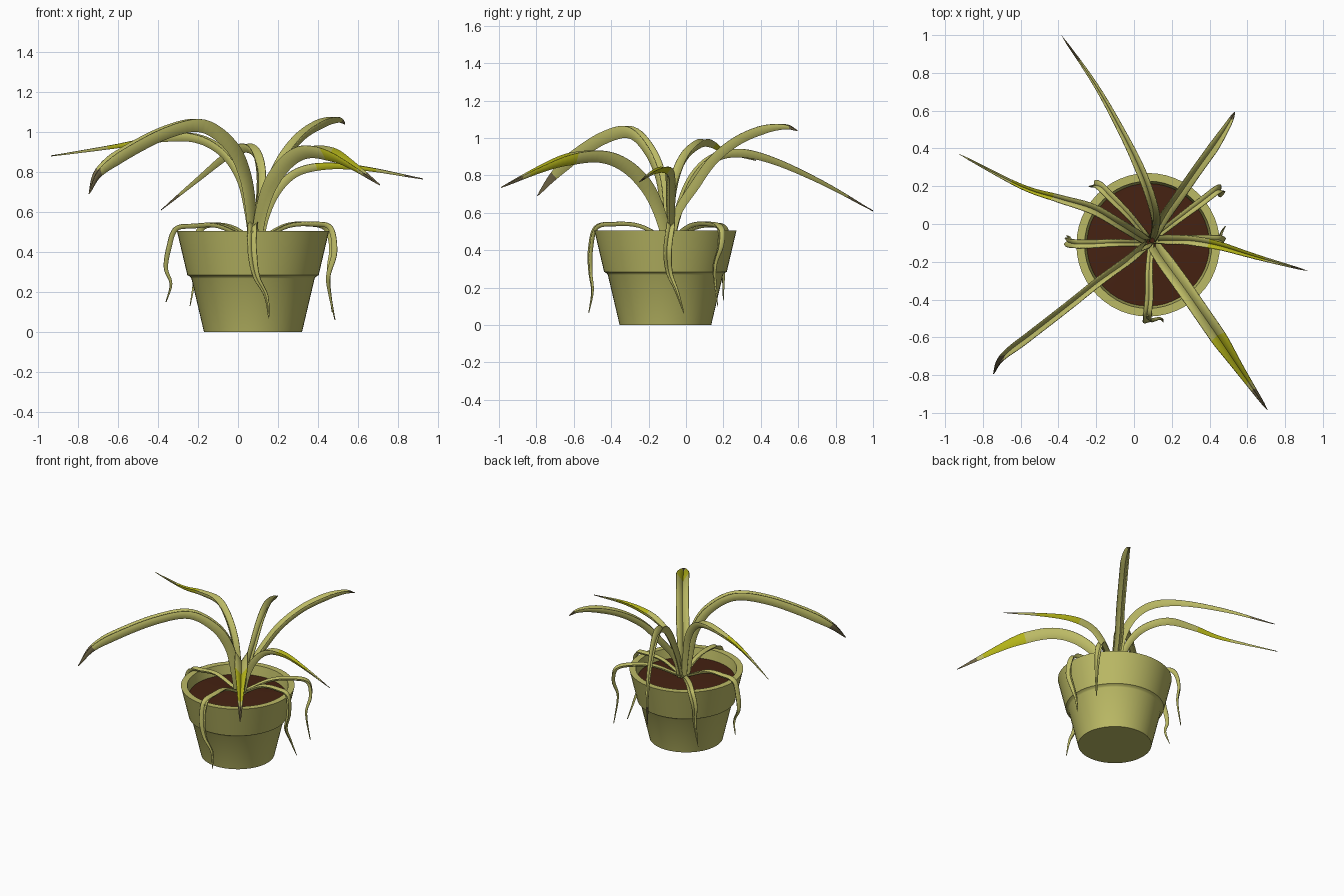
import bpy, bmesh, math
from mathutils import Vector

if "Cube" in bpy.data.objects:
    bpy.data.objects.remove(bpy.data.objects["Cube"])


def material(name, rgb):
    m = bpy.data.materials.new(name)
    m.diffuse_color = (*rgb, 1)
    m.use_nodes = True
    m.node_tree.nodes["Principled BSDF"].inputs["Base Color"].default_value = m.diffuse_color
    return m


OLIVE = material("olive", (0.50, 0.49, 0.13))
SOIL = material("soil_brown", (0.06, 0.016, 0.006))
YELLOW = material("yellow_green", (0.46, 0.46, 0.01))
DRY = material("dry_brown", (0.16, 0.13, 0.06))
POT = Vector((0.075, -0.11, 0))


def finish(bm, name, mats, angle=35):
    me = bpy.data.meshes.new(name)
    bmesh.ops.recalc_face_normals(bm, faces=bm.faces[:])
    bm.to_mesh(me)
    bm.free()
    ob = bpy.data.objects.new(name, me)
    bpy.context.collection.objects.link(ob)
    for m in mats:
        me.materials.append(m)
    bpy.ops.object.select_all(action='DESELECT')
    bpy.context.view_layer.objects.active = ob
    ob.select_set(True)
    bpy.ops.object.shade_smooth_by_angle(angle=math.radians(angle))
    return ob


def lathe(name, profile, mat, n=48):
    bm = bmesh.new()
    vs = [bm.verts.new((POT.x + r, POT.y, z)) for r, z in profile]
    es = [bm.edges.new(p) for p in zip(vs, vs[1:])]
    bmesh.ops.spin(bm, geom=vs + es, cent=POT, axis=(0, 0, 1),
                   angle=2 * math.pi, steps=n, use_merge=True)
    bmesh.ops.remove_doubles(bm, verts=bm.verts[:], dist=1e-5)
    return finish(bm, name, [mat])


def spline(pts, per=6):
    """Catmull-Rom samples through the points."""
    p = [Vector(q) for q in pts]
    p = [2 * p[0] - p[1]] + p + [2 * p[-1] - p[-2]]
    out = []
    for i in range(1, len(p) - 2):
        a, b, c, d = p[i - 1:i + 3]
        for k in range(per):
            t = k / per
            out.append(0.5 * (2 * b + (c - a) * t + (2 * a - 5 * b + 4 * c - d) * t * t
                              + (3 * b - a - 3 * c + d) * t ** 3))
    return out + [p[-2]]


def leaf(name, pts, half, depth, yellow=None, dry=1.0, taper=0.4):
    """V-folded blade swept along a path, tapering to a point."""
    path = spline(pts)
    n = len(path) - 1
    heading = path[-1] - path[0]
    heading.z = 0
    side = Vector((0, 0, 1)).cross(heading).normalized()
    bm = bmesh.new()
    rows = []
    for i, c in enumerate(path):
        t = i / n
        tan = (path[min(i + 1, n)] - path[max(i - 1, 0)]).normalized()
        up = tan.cross(side).normalized()
        s = min(1, 0.7 + t, ((1 - t) / taper) ** 0.8)
        if i == n:
            rows.append([bm.verts.new(c)] * 3)
        else:
            rows.append([bm.verts.new(c + side * half * s * k
                                      + up * depth * s * (abs(k) - 0.5))
                         for k in (-1, 0, 1)])
    for i in range(n):
        t = (i + 0.5) / n
        for k in (0, 1):
            quad = [rows[i][k], rows[i][k + 1], rows[i + 1][k + 1], rows[i + 1][k]]
            f = bm.faces.new(list(dict.fromkeys(quad)))
            if t > dry:
                f.material_index = 2
            elif yellow and yellow[0] < t < yellow[1]:
                f.material_index = 1
    ob = finish(bm, name, [OLIVE, YELLOW, DRY])
    mod = ob.modifiers.new("thickness", 'SOLIDIFY')
    mod.thickness = 0.005
    mod.offset = 0


# Pot with collar and inner wall, and soil
lathe("pot", [(0, 0), (0.245, 0), (0.308, 0.268), (0.313, 0.276), (0.328, 0.284),
              (0.38, 0.505), (0.337, 0.505), (0.322, 0.42)], OLIVE)
lathe("soil", [(0.326, 0.435), (0.2, 0.44), (0, 0.45)], SOIL)

# Tall arching leaves
leaf("back_leaf", [(.09, -.08, .43), (.1, -.04, .6), (.11, .03, .77), (.09, .13, .88),
                   (.04, .27, .92), (-.05, .46, .88), (-.2, .73, .76), (-.385, 1.0, .61)],
     0.024, 0.042, dry=0.93)
leaf("back_right_leaf", [(.1, -.08, .43), (.12, -.04, .6), (.17, .05, .74), (.24, .15, .88),
                         (.33, .28, .985), (.43, .42, 1.045), (.5, .53, 1.06),
                         (.535, .595, 1.04)],
     0.027, 0.042, dry=0.9, taper=0.3)
leaf("right_leaf", [(.11, -.09, .43), (.14, -.085, .58), (.2, -.085, .71), (.3, -.088, .8),
                    (.45, -.115, .83), (.65, -.175, .815), (.925, -.25, .765)],
     0.024, 0.035, yellow=(0.6, 0.85), dry=0.95)
leaf("front_right_leaf", [(.1, -.1, .43), (.13, -.15, .6), (.18, -.22, .74),
                          (.26, -.33, .85), (.35, -.46, .9), (.46, -.62, .885),
                          (.56, -.77, .835), (.71, -.99, .735)],
     0.042, 0.06, yellow=(0.7, 0.9), dry=0.93, taper=0.3)
leaf("front_left_leaf", [(.07, -.1, .43), (.06, -.12, .6), (.03, -.14, .78),
                         (-.04, -.2, .93), (-.18, -.3, 1.03), (-.35, -.435, 1.0),
                         (-.55, -.59, .9), (-.69, -.7, .8), (-.745, -.795, .69)],
     0.022, 0.062, dry=0.88, taper=0.2)
leaf("left_leaf", [(.07, -.09, .43), (.05, -.08, .6), (.01, -.055, .77), (-.08, 0, .9),
                   (-.22, .08, .97), (-.4, .135, .965), (-.6, .2, .93), (-.935, .375, .88)],
     0.026, 0.04, yellow=(0.74, 0.88))

# Thin leaves hanging over the rim
HANGING = {
    "left": [(.06, -.1, .46), (-.1, -.1, .53), (-.22, -.105, .53), (-.31, -.105, .515),
             (-.345, -.1, .42), (-.36, -.09, .32), (-.335, -.08, .24), (-.36, -.06, .15)],
    "back_left": [(.07, -.07, .46), (-.03, .05, .52), (-.12, .14, .535), (-.18, .2, .515),
                  (-.215, .21, .42), (-.21, .2, .3), (-.24, .2, .13)],
    "back_right": [(.11, -.07, .46), (.24, .03, .53), (.36, .12, .54), (.44, .18, .515),
                   (.465, .18, .42), (.45, .15, .3), (.47, .17, .1)],
    "right": [(.12, -.09, .46), (.25, -.08, .53), (.38, -.08, .54), (.46, -.085, .52),
              (.48, -.1, .4), (.45, -.09, .28), (.46, -.05, .18), (.485, -.01, .06)],
    "front": [(.09, -.11, .46), (.08, -.25, .53), (.08, -.38, .54), (.07, -.48, .52),
              (.07, -.51, .4), (.09, -.51, .28), (.14, -.5, .18), (.155, -.52, .065)],
}
for where, pts in HANGING.items():
    leaf(where + "_hanging_leaf", pts, 0.022, 0.02)
